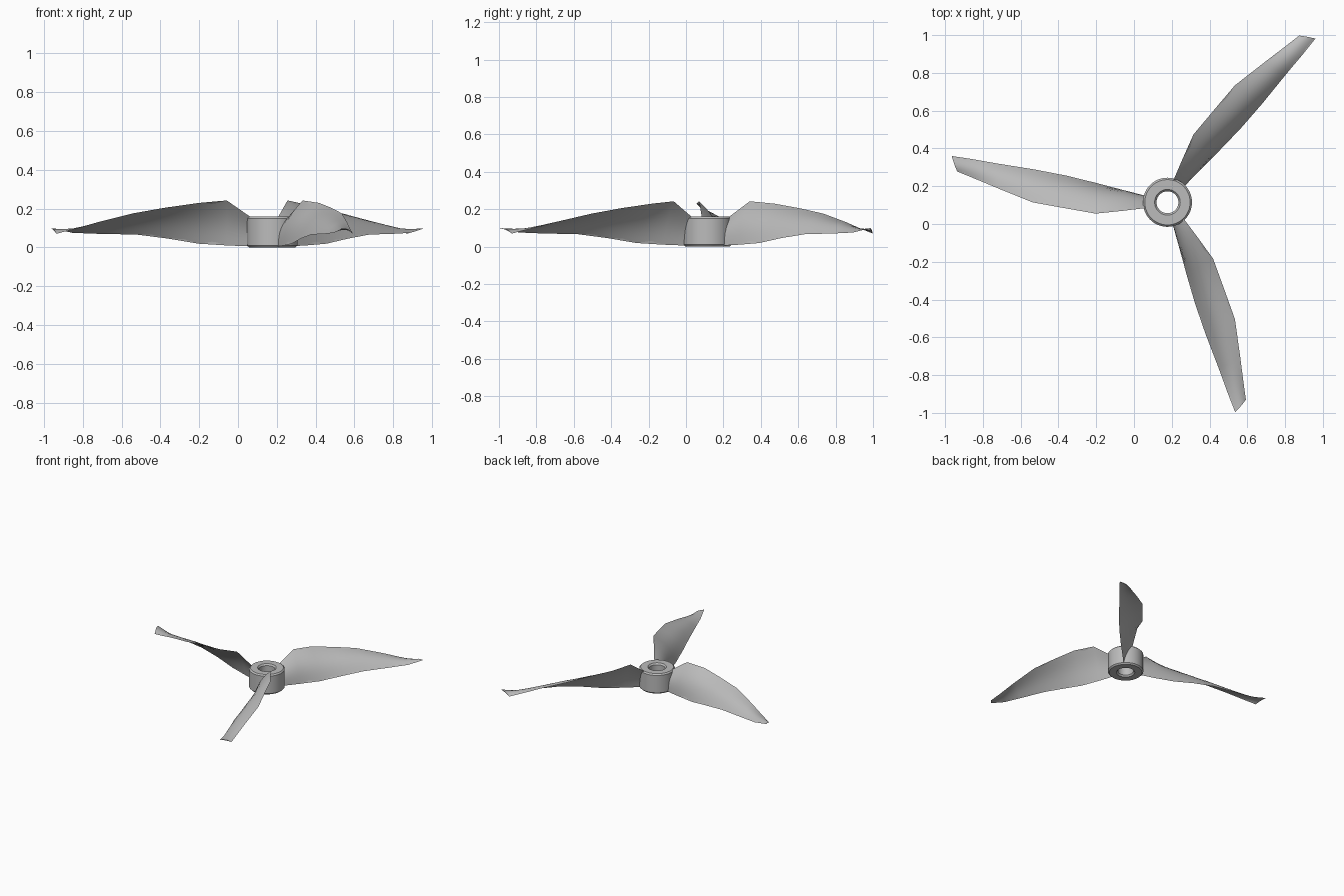
import bpy, bmesh, math
from mathutils import Vector, Matrix

cube = bpy.data.objects.get("Cube")
if cube:
    bpy.data.objects.remove(cube, do_unlink=True)

CENTRE = Vector((0.177, 0.115, 0))
GREY = (0.5, 0.5, 0.5, 1)

plastic = bpy.data.materials.new("grey_plastic")
plastic.use_nodes = True
plastic.diffuse_color = GREY
plastic.node_tree.nodes["Principled BSDF"].inputs["Base Color"].default_value = GREY


def finish(name, bm, angle):
    """Turn a bmesh into a smooth-shaded object at the hub centre."""
    bmesh.ops.remove_doubles(bm, verts=bm.verts, dist=1e-5)
    bmesh.ops.recalc_face_normals(bm, faces=bm.faces)
    mesh = bpy.data.meshes.new(name)
    bm.to_mesh(mesh)
    bm.free()
    mesh.materials.append(plastic)
    obj = bpy.data.objects.new(name, mesh)
    obj.location = CENTRE
    bpy.context.collection.objects.link(obj)
    bpy.ops.object.select_all(action="DESELECT")
    obj.select_set(True)
    bpy.context.view_layer.objects.active = obj
    bpy.ops.object.shade_smooth_by_angle(angle=math.radians(angle))
    return obj


def skin(bm, rings, close):
    """Bridge neighbouring closed loops of vertices with quads."""
    pairs = list(zip(rings, rings[1:]))
    if close:
        pairs.append((rings[-1], rings[0]))
    for a, b in pairs:
        for i in range(len(a)):
            j = (i + 1) % len(a)
            bm.faces.new((a[i], a[j], b[j], b[i]))


# Hub: turned ring with chamfered rims and bore
profile = [(0.058, 0.012), (0.068, 0), (0.12, 0), (0.13, 0.01),
           (0.13, 0.15), (0.12, 0.16), (0.068, 0.16), (0.058, 0.148)]
bm = bmesh.new()
SEGMENTS = 48
turns = [2 * math.pi * i / SEGMENTS for i in range(SEGMENTS)]
rings = [[bm.verts.new((r * math.cos(a), r * math.sin(a), z)) for a in turns]
         for r, z in profile]
skin(bm, rings, close=True)
finish("hub", bm, 30)

# Blade stations from root to tip: (upper edge, lower edge)
stations = [
    ((-0.11, -0.03, 0.155), (-0.11, 0.033, 0.005)),
    ((-0.235, -0.045, 0.242), (-0.235, 0.065, 0.01)),
    ((-0.38, -0.06, 0.229), (-0.38, 0.103, 0.019)),
    ((-0.55, -0.03, 0.205), (-0.535, 0.141, 0.045)),
    ((-0.715, 0.0, 0.176), (-0.70, 0.173, 0.066)),
    ((-0.90, 0.075, 0.13), (-0.90, 0.205, 0.07)),
    ((-1.02, 0.125, 0.095), (-1.03, 0.228, 0.075)),
    ((-1.113, 0.163, 0.07), (-1.142, 0.245, 0.098)),
]
RADIAL = Vector((-1, 0.15, 0)).normalized()
STEPS = 10


def section(high, low):
    """Thin cambered aerofoil loop between two edge points."""
    high, low = Vector(high), Vector(low)
    chord = high - low
    bulge = RADIAL.cross(chord)
    back = [low + chord * (i / STEPS) + bulge * 0.12 * math.sin(math.pi * i / STEPS)
            for i in range(STEPS + 1)]
    belly = [low + chord * (i / STEPS) + bulge * 0.06 * math.sin(math.pi * i / STEPS)
             for i in range(STEPS - 1, 0, -1)]
    return back + belly


# Three identical blades spaced around the hub
for name, turn in (("right_blade", 0), ("front_blade", 120), ("back_blade", -120)):
    bm = bmesh.new()
    rings = [[bm.verts.new(p) for p in section(h, l)] for h, l in stations]
    skin(bm, rings, close=False)
    bm.faces.new(rings[0])
    bm.faces.new(rings[-1])
    bmesh.ops.rotate(bm, verts=bm.verts, cent=(0, 0, 0),
                     matrix=Matrix.Rotation(math.radians(turn), 3, "Z"))
    finish(name, bm, 50)
